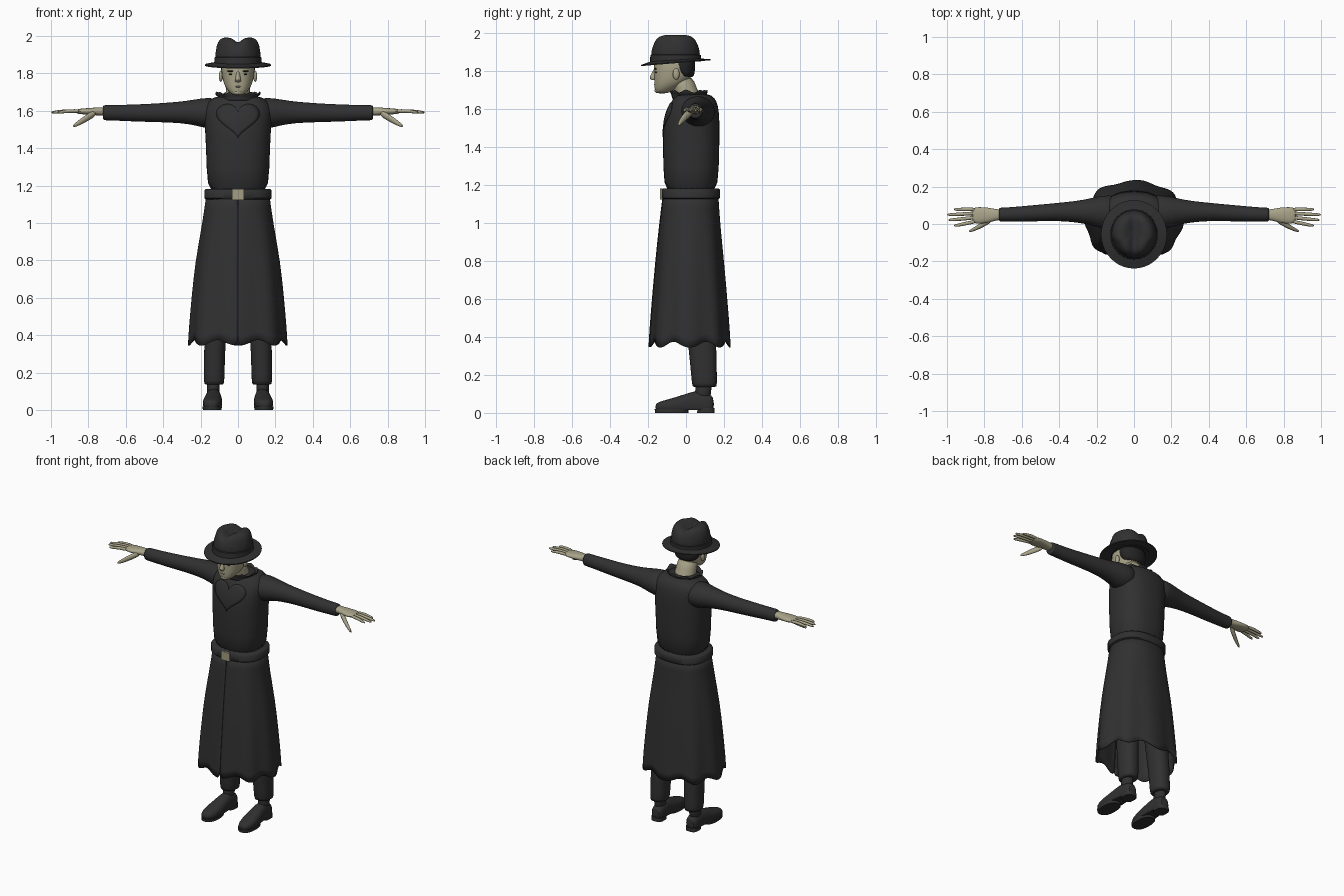
import bpy, bmesh, math
from math import sin, cos, pi, exp
from mathutils import Vector

if "Cube" in bpy.data.objects:
    bpy.data.objects.remove(bpy.data.objects["Cube"], do_unlink=True)


def material(name, color):
    m = bpy.data.materials.new(name)
    m.use_nodes = True
    m.diffuse_color = (*color, 1)
    node = next(n for n in m.node_tree.nodes if n.type == 'BSDF_PRINCIPLED')
    node.inputs["Base Color"].default_value = (*color, 1)
    node.inputs["Roughness"].default_value = 0.8
    return m


cloth = material("black_cloth", (0.03, 0.03, 0.03))
hair_mat = material("dark_hair", (0.018, 0.018, 0.018))
skin = material("pale_skin", (0.40, 0.37, 0.25))
metal = material("dull_brass", (0.36, 0.34, 0.22))
lip_mat = material("lips", (0.28, 0.24, 0.17))


def finish(name, bm, mat, subdiv=0, angle=50):
    bmesh.ops.recalc_face_normals(bm, faces=bm.faces)
    mesh = bpy.data.meshes.new(name)
    bm.to_mesh(mesh)
    bm.free()
    mesh.materials.append(mat)
    ob = bpy.data.objects.new(name, mesh)
    bpy.context.collection.objects.link(ob)
    bpy.ops.object.select_all(action='DESELECT')
    ob.select_set(True)
    bpy.context.view_layer.objects.active = ob
    bpy.ops.object.shade_smooth_by_angle(angle=math.radians(angle))
    if subdiv:
        ob.modifiers.new("smooth", 'SUBSURF').levels = subdiv
        ob.modifiers["smooth"].render_levels = subdiv
    return ob


def skin_rings(bm, rings, closed=True, caps=True):
    rows = [[bm.verts.new(p) for p in r] for r in rings]
    n = len(rows[0])
    for a, b in zip(rows, rows[1:]):
        for i in range(n if closed else n - 1):
            j = (i + 1) % n
            bm.faces.new((a[i], a[j], b[j], b[i]))
    if caps:
        bm.faces.new(rows[0])
        bm.faces.new(rows[-1])


def oval(t, power):
    c, s = cos(t), sin(t)
    return (math.copysign(abs(c) ** (2 / power), c),
            math.copysign(abs(s) ** (2 / power), s))


def loft(name, axis, sections, mat, n=24, power=2, side=1, caps=True,
         subdiv=1, warp=None, angle=50):
    """Oval sections (position, centre a, centre b, radius a, radius b) along an axis."""
    rings = []
    for t, ca, cb, ra, rb in sections:
        ring = []
        for i in range(n):
            u, v = oval(2 * pi * i / n, power)
            a, b = ca + ra * u, cb + rb * v
            p = Vector({'x': (t, a, b), 'y': (a, t, b), 'z': (a, b, t)}[axis])
            if warp:
                p = warp(p)
            p.x *= side
            ring.append(p)
        rings.append(ring)
    bm = bmesh.new()
    skin_rings(bm, rings, caps=caps)
    return finish(name, bm, mat, subdiv, angle)


def ball(name, centre, size, mat):
    bm = bmesh.new()
    bmesh.ops.create_uvsphere(bm, u_segments=14, v_segments=8, radius=1)
    bmesh.ops.scale(bm, vec=size, verts=bm.verts)
    bmesh.ops.translate(bm, vec=centre, verts=bm.verts)
    return finish(name, bm, mat)


# Coat body
torso = loft("coat_body", 'z', [
    (1.12, 0, .025, .163, .14), (1.3, 0, .027, .168, .147), (1.45, 0, .027, .174, .15),
    (1.55, 0, .03, .18, .147), (1.62, 0, .04, .185, .13), (1.66, 0, .045, .155, .108),
    (1.685, 0, .03, .10, .085)], cloth, n=32, power=2.4)

# Coat skirt, wrapped with a front overlap and a wavy hem
rings = []
for z, rx, ry, cy in [(1.16, .166, .143, .025), (1.0, .186, .157, .02), (.8, .222, .176, .02),
                      (.6, .24, .192, .02), (.45, .252, .203, .02), (.36, .256, .207, .02)]:
    flare = (1.16 - z) / .8
    ring = []
    for i in range(81):
        u = i / 80
        t = -pi / 2 + 2 * pi * u
        x, y = oval(t, 2.3)
        k = 1 + .02 * u + .035 * flare * cos(8 * t + .5)
        hem = .016 * flare ** 4 * cos(8 * t + pi)
        ring.append((rx * x * k, cy + ry * y * k, z + hem))
    rings.append(ring)
bm = bmesh.new()
skin_rings(bm, rings, closed=False, caps=False)
skirt = finish("coat_skirt", bm, cloth, 1)
solid = skirt.modifiers.new("thickness", 'SOLIDIFY')
solid.thickness = .006

# Chest flap laid on the coat
rings = []
for k in (1, .8, .55, .3, .05):
    ring = []
    for i in range(48):
        t = 2 * pi * i / 48
        h = 13 * cos(t) - 5 * cos(2 * t) - 2 * cos(3 * t) - cos(4 * t)
        ring.append((.115 * k * sin(t) ** 3, -.3, 1.56 + .0063 * k * h))
    rings.append(ring)
bm = bmesh.new()
skin_rings(bm, rings, caps=False)
bm.faces.new([v for v in list(bm.verts)[-48:]])
flap = finish("chest_flap", bm, cloth)
wrap = flap.modifiers.new("lay_on_coat", 'SHRINKWRAP')
wrap.target = torso
wrap.wrap_method = 'PROJECT'
wrap.use_project_y = True
wrap.wrap_mode = 'ABOVE_SURFACE'
wrap.offset = .004
flap.modifiers.new("thickness", 'SOLIDIFY').thickness = .004

# Belt and buckle
loft("belt", 'z', [(1.127, 0, .025, .172, .147), (1.133, 0, .025, .18, .154),
                   (1.175, 0, .025, .18, .154), (1.182, 0, .025, .172, .147)],
     cloth, n=40, power=2.4, subdiv=0)
bm = bmesh.new()
bmesh.ops.create_cube(bm, size=1)
bmesh.ops.scale(bm, vec=(.062, .009, .058), verts=bm.verts)
bmesh.ops.translate(bm, vec=(0, -.132, 1.153), verts=bm.verts)
finish("belt_buckle", bm, metal)

# Flared collar with an uneven edge
def ruffle(p):
    if p.z > 1.69:
        p.z += .01 * cos(9 * math.atan2(p.y, p.x))
    return p

collar = loft("collar", 'z', [(1.655, 0, .02, .10, .09), (1.675, 0, .015, .095, .085),
                              (1.695, 0, .015, .118, .095)], cloth, n=36, caps=False, warp=ruffle)
collar.modifiers.new("thickness", 'SOLIDIFY').thickness = .005

# Neck and head
loft("neck", 'z', [(1.6, 0, .03, .075, .075), (1.67, 0, .01, .07, .068),
                   (1.71, 0, -.008, .064, .064), (1.78, 0, -.03, .064, .066)], skin)
loft("head", 'z', [
    (1.682, 0, -.128, .024, .026), (1.695, 0, -.118, .043, .046), (1.725, 0, -.092, .068, .075),
    (1.76, 0, -.07, .081, .098), (1.80, 0, -.063, .088, .106), (1.85, 0, -.06, .091, .11),
    (1.92, 0, -.06, .07, .085)], skin, n=28, power=2.2)
loft("hair", 'z', [(1.765, 0, -.004, .06, .042), (1.785, 0, -.006, .086, .052),
                   (1.83, 0, -.018, .094, .068), (1.88, 0, -.02, .094, .07)], hair_mat)
loft("nose", 'z', [(1.815, 0, -.160, .008, .008), (1.79, 0, -.168, .011, .013),
                   (1.763, 0, -.175, .017, .022), (1.752, 0, -.168, .015, .013)], skin, n=12)
ball("mouth", (0, -.158, 1.729), (.026, .01, .006), lip_mat)
ball("chin", (0, -.148, 1.698), (.026, .018, .014), skin)
for side, word in ((1, "left"), (-1, "right")):
    ball(word + "_eye", (side * .036, -.157, 1.795), (.014, .006, .005), hair_mat)
    ball(word + "_brow", (side * .038, -.160, 1.812), (.022, .007, .004), hair_mat)
    ball(word + "_ear", (side * .092, -.052, 1.785), (.011, .018, .03), skin)

# Hat: brim that dips at the front, crown with a lengthwise crease
def droop(p):
    r = math.hypot(p.x, p.y + .055) / .18
    p.z += .015 * r * (p.y + .055) / .18
    return p

def crease(p):
    if p.z > 1.94:
        p.z -= .026 * exp(-(p.x / .03) ** 2)
    if p.y < -.09:
        p.x *= 1 - .12 * max(0, (p.z - 1.88) / .1)
    return p

loft("hat_brim", 'z', [(1.862, 0, -.055, .115, .12), (1.856, 0, -.055, .14, .145),
                       (1.848, 0, -.055, .176, .183), (1.842, 0, -.055, .176, .183),
                       (1.846, 0, -.055, .135, .14), (1.85, 0, -.055, .1, .11)],
     cloth, n=40, subdiv=0, warp=droop, caps=False)
loft("hat_band", 'z', [(1.85, 0, -.055, .127, .134), (1.885, 0, -.055, .126, .133),
                       (1.888, 0, -.055, .12, .127)], cloth, n=40, subdiv=0, caps=False)
loft("hat_crown", 'z', [
    (1.845, 0, -.055, .124, .131), (1.9, 0, -.055, .122, .129), (1.95, 0, -.055, .115, .122),
    (1.98, 0, -.055, .101, .108), (1.993, 0, -.055, .078, .085), (1.993, 0, -.055, .05, .06),
    (1.99, 0, -.055, .025, .03), (1.99, 0, -.055, .004, .005)],
     cloth, n=40, warp=crease)

# Limbs, built once per side
fingers = [("index_finger", .014, -.008, .965), ("middle_finger", .036, .022, .993),
           ("ring_finger", .058, .050, 1.0), ("little_finger", .078, .078, .965)]
for side, word in ((1, "left"), (-1, "right")):
    def part(name, axis, sections, mat, **kw):
        return loft(word + "_" + name, axis, sections, mat, side=side, **kw)

    part("sleeve", 'x', [
        (.08, .06, 1.585, .10, .085), (.17, .063, 1.588, .09, .083), (.23, .066, 1.592, .073, .07),
        (.3, .066, 1.592, .058, .058), (.42, .065, 1.59, .047, .051), (.55, .056, 1.588, .044, .046),
        (.68, .05, 1.59, .038, .041), (.72, .05, 1.59, .039, .042), (.722, .05, 1.59, .03, .033)],
        cloth, n=20)
    part("palm", 'x', [
        (.69, .05, 1.597, .028, .024), (.74, .049, 1.597, .03, .022), (.78, .047, 1.597, .042, .02),
        (.83, .046, 1.597, .046, .016), (.87, .046, 1.597, .042, .012)], skin, n=16, power=2.3)
    for name, y0, y1, tip in fingers:
        part(name, 'x', [(.84, y0, 1.598, .011, .011), (.9, (y0 + y1) / 2, 1.6, .0105, .0105),
                         (tip - .02, y1, 1.594, .009, .009), (tip, y1, 1.591, .005, .005)],
             skin, n=10)
    part("thumb", 'x', [(.755, .03, 1.592, .018, .018), (.80, .002, 1.568, .017, .022),
                        (.85, -.026, 1.536, .012, .016), (.885, -.04, 1.516, .006, .008)],
         skin, n=12)

    part("trouser_leg", 'z', [(.135, .128, .098, .05, .062), (.14, .128, .098, .055, .066),
                              (.25, .126, .092, .056, .07), (.36, .124, .086, .057, .075),
                              (.9, .095, .04, .07, .085)], cloth, power=2.3)
    part("ankle", 'z', [(.07, .132, .085, .036, .048), (.12, .132, .092, .034, .042),
                        (.2, .13, .095, .034, .042)], cloth, n=16)

    def flat_sole(p):
        p.z = max(p.z, .014)
        return p

    part("shoe", 'y', [
        (-.162, .14, .03, .018, .014), (-.145, .14, .032, .038, .026), (-.10, .139, .034, .052, .036),
        (-.04, .135, .04, .052, .047), (.02, .132, .046, .046, .062), (.06, .131, .05, .042, .068),
        (.12, .13, .045, .041, .058), (.148, .13, .042, .032, .04)],
        cloth, n=24, power=2.4, warp=flat_sole)
    part("shoe_sole", 'z', [(0, .138, -.075, .05, .088), (.02, .138, -.075, .052, .09)],
         cloth, power=2.4, subdiv=0)
    part("shoe_heel", 'z', [(0, .13, .105, .041, .046), (.025, .13, .105, .04, .045)],
         cloth, power=3, subdiv=0)
